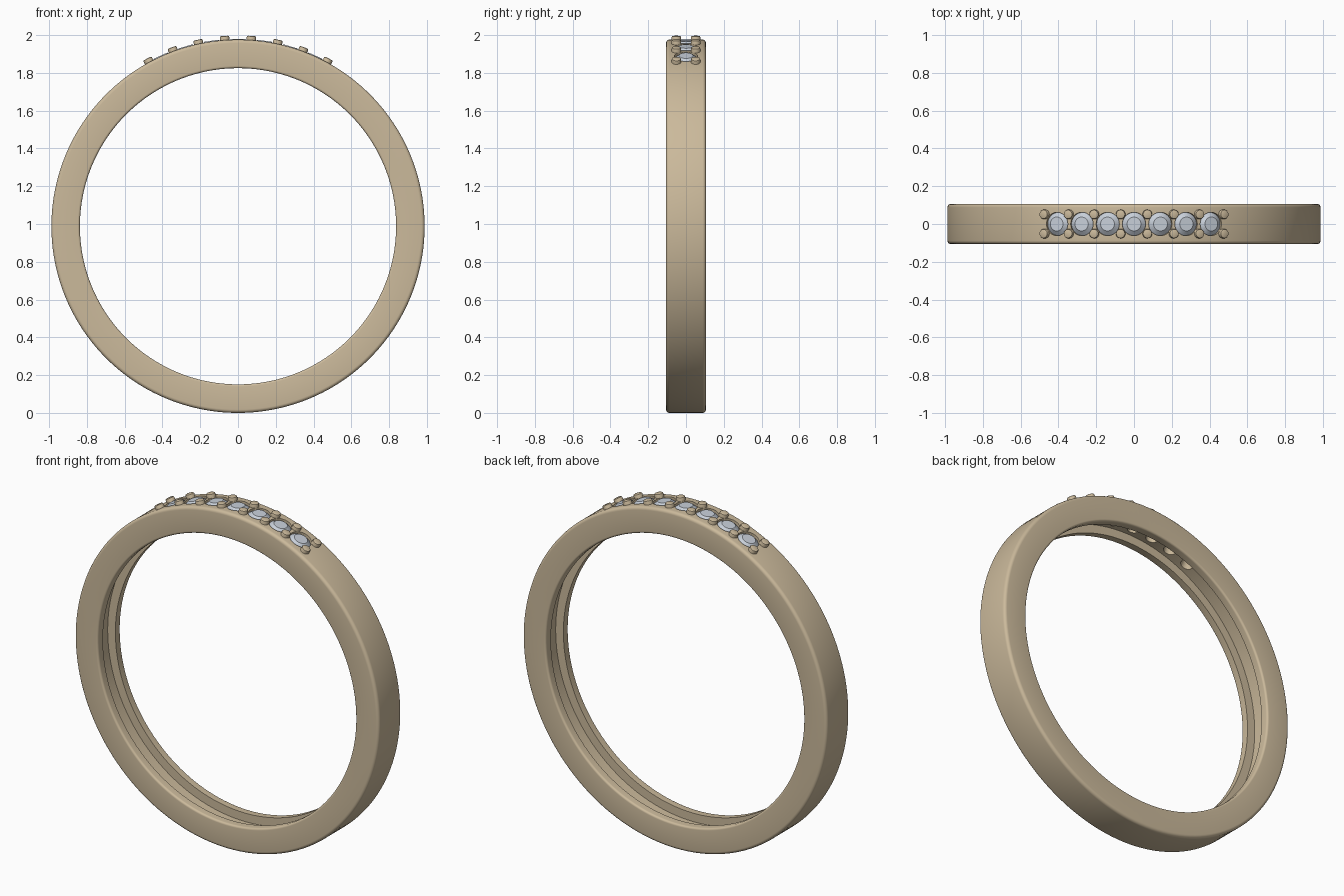
import bpy, bmesh, math
from mathutils import Matrix, Vector

cube = bpy.data.objects.get("Cube")
if cube:
    bpy.data.objects.remove(cube, do_unlink=True)

R_OUT, R_IN, HALF_W = 0.988, 0.837, 0.106
CENTRE = Vector((0, 0, R_OUT))
STEP = math.radians(8.12)
STONES = 7


def material(name, colour):
    m = bpy.data.materials.new(name)
    m.use_nodes = True
    m.diffuse_color = (*colour, 1)
    m.node_tree.nodes["Principled BSDF"].inputs["Base Color"].default_value = (*colour, 1)
    return m


gold = material("pale gold", (0.60, 0.49, 0.33))
clear = material("pale blue stone", (0.58, 0.63, 0.70))


def lathe(bm, profile, axis, steps, matrix=Matrix(), closed=False):
    """Revolve a list of points around an axis, then place the result."""
    verts = [bm.verts.new(p) for p in profile]
    pairs = list(zip(verts, verts[1:] + verts[:1])) if closed else list(zip(verts, verts[1:]))
    edges = [bm.edges.new(p) for p in pairs]
    before = set(bm.verts) - set(verts)
    bmesh.ops.spin(bm, geom=verts + edges, cent=(0, 0, 0), axis=axis,
                   angle=math.tau, steps=steps, use_merge=True)
    new = [v for v in bm.verts if v not in before]
    bmesh.ops.remove_doubles(bm, verts=new, dist=1e-5)
    new = [v for v in bm.verts if v not in before]
    bmesh.ops.transform(bm, matrix=matrix, verts=new)


def finish(bm, name, mat):
    bmesh.ops.recalc_face_normals(bm, faces=bm.faces)
    mesh = bpy.data.meshes.new(name)
    bm.to_mesh(mesh)
    bm.free()
    mesh.materials.append(mat)
    ob = bpy.data.objects.new(name, mesh)
    bpy.context.collection.objects.link(ob)
    return ob


def smooth(ob):
    bpy.ops.object.select_all(action="DESELECT")
    ob.select_set(True)
    bpy.context.view_layer.objects.active = ob
    bpy.ops.object.shade_smooth_by_angle(angle=math.radians(30))


def radial(angle, radius, y=0):
    """Local z points outwards from the ring centre at the given angle."""
    return (Matrix.Translation(CENTRE) @ Matrix.Rotation(angle, 4, "Y")
            @ Matrix.Translation((0, y, radius)))


# Band cross-section: rounded rims and a channel along the inside
def corner(y, r, radius, start):
    return [(0, y + radius * math.cos(a), r + radius * math.sin(a))
            for a in (math.radians(start + 90 * i / 5) for i in range(6))]


B, S, G, D = 0.018, 0.012, 0.058, 0.05
section = (corner(HALF_W - B, R_OUT - B, B, 0) + corner(B - HALF_W, R_OUT - B, B, 90)
           + corner(S - HALF_W, R_IN + S, S, 180)
           + [(0, -G, R_IN), (0, -G, R_IN + D), (0, G, R_IN + D), (0, G, R_IN)]
           + corner(HALF_W - S, R_IN + S, S, 270))
bm = bmesh.new()
lathe(bm, section, (0, 1, 0), 160, Matrix.Translation(CENTRE), closed=True)
band = finish(bm, "band", gold)

# Stone seats drilled through the band
angles = [(i - (STONES - 1) / 2) * STEP for i in range(STONES)]
seat = [(0, 0, 0.03), (0.062, 0, 0.03), (0.062, 0, -0.022),
        (0.034, 0, -0.055), (0.034, 0, -0.13), (0, 0, -0.13)]
bm = bmesh.new()
for a in angles:
    lathe(bm, seat, (0, 0, 1), 32, radial(a, R_OUT))
cutter = finish(bm, "seat_cutter", gold)
cutter.hide_render = True
cut = band.modifiers.new("seats", "BOOLEAN")
cut.object = cutter
cut.solver = "EXACT"
bpy.context.view_layer.objects.active = band
bpy.ops.object.modifier_apply(modifier=cut.name)
bpy.data.objects.remove(cutter, do_unlink=True)
smooth(band)

# Round stones: table, crown, girdle, pavilion
stone = [(0, 0, 0.004), (0.037, 0, 0.004), (0.061, 0, -0.016),
         (0.061, 0, -0.021), (0, 0, -0.07)]
for i, a in enumerate(angles):
    bm = bmesh.new()
    lathe(bm, stone, (0, 0, 1), 32, radial(a, R_OUT))
    smooth(finish(bm, f"stone_{i + 1}", clear))

# Pairs of round prongs between and beyond the stones
prong = [(0, 0, -0.04), (0.025, 0, -0.04), (0.025, 0, 0.015),
         (0.023, 0, 0.020), (0.019, 0, 0.022), (0, 0, 0.022)]
bm = bmesh.new()
for i in range(STONES + 1):
    for y in (-0.051, 0.051):
        lathe(bm, prong, (0, 0, 1), 20, radial((i - STONES / 2) * STEP, R_OUT, y))
smooth(finish(bm, "prongs", gold))
